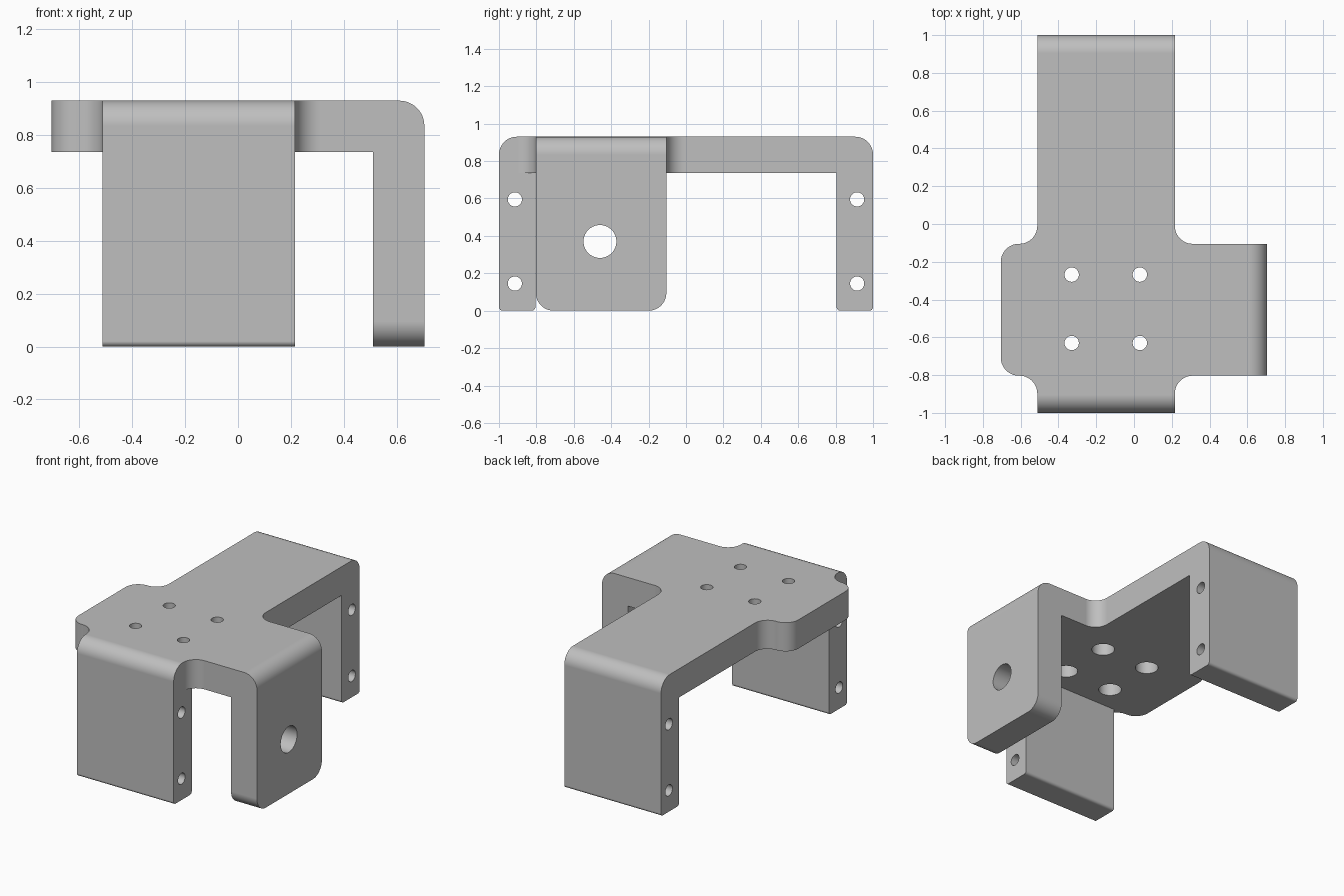
import bpy, bmesh, math
from mathutils import Vector

cube = bpy.data.objects.get("Cube")
if cube:
    bpy.data.objects.remove(cube, do_unlink=True)

grey = bpy.data.materials.new("plain_grey")
grey.use_nodes = True
colour = (0.52, 0.52, 0.52, 1)
grey.diffuse_color = colour
bsdf = next(n for n in grey.node_tree.nodes if n.type == 'BSDF_PRINCIPLED')
bsdf.inputs["Base Color"].default_value = colour

# Main dimensions
TOP, UNDER = 0.93, 0.735
WING = 0.705                     # half width across the wings
LEFT, RIGHT = -0.512, 0.216      # long strip, side to side
FRONT, BACK = -0.803, -0.105     # wings, front to back
R = 0.095                        # bend and corner radius


def rounded(corners, steps=12):
    """Outline with right-angled corners (a, b, radius) turned into arcs."""
    out = []
    for i, (a, b, r) in enumerate(corners):
        p = Vector((a, b))
        if not r:
            out.append(p)
            continue
        u = (Vector(corners[i - 1][:2]) - p).normalized()
        v = (Vector(corners[(i + 1) % len(corners)][:2]) - p).normalized()
        for s in range(steps + 1):
            t = math.pi / 2 * s / steps
            out.append(p + r * (u + v) - r * (v * math.cos(t) + u * math.sin(t)))
    return out


def circle(a, b, r, n=40):
    return [Vector((a + r * math.cos(math.tau * i / n), b + r * math.sin(math.tau * i / n)))
            for i in range(n)]


def prism(name, outline, axis, start, end):
    """Extrude an outline along the axis from start to end."""
    def place(p, d):
        co = [p.x, p.y]
        co.insert("xyz".index(axis), d)
        return co
    bm = bmesh.new()
    face = bm.faces.new([bm.verts.new(place(p, start)) for p in outline])
    moved = bmesh.ops.extrude_face_region(bm, geom=[face])["geom"]
    shift = Vector(place(Vector((0, 0)), end - start))
    bmesh.ops.translate(bm, vec=shift, verts=[g for g in moved if isinstance(g, bmesh.types.BMVert)])
    bmesh.ops.recalc_face_normals(bm, faces=bm.faces)
    mesh = bpy.data.meshes.new(name)
    bm.to_mesh(mesh)
    bm.free()
    mesh.materials.append(grey)
    ob = bpy.data.objects.new(name, mesh)
    bpy.context.collection.objects.link(ob)
    return ob


def combine(target, other, operation):
    mod = target.modifiers.new(operation, 'BOOLEAN')
    mod.operation, mod.solver, mod.object = operation, 'EXACT', other
    bpy.context.view_layer.objects.active = target
    bpy.ops.object.modifier_apply(modifier=mod.name)
    bpy.data.objects.remove(other, do_unlink=True)


# Long strip with a leg bent down at each end
bracket = prism("bracket", rounded([
    (-1, 0, 0.02), (-1, TOP, R), (1, TOP, R), (1, 0, 0.02),
    (0.805, 0, 0.02), (0.805, UNDER, 0), (-0.805, UNDER, 0), (-0.805, 0, 0.02)]),
    "x", LEFT, RIGHT)

# Cross-shaped top plate with filleted inner corners
plate = prism("top_plate", rounded([
    (LEFT, -0.9, 0), (RIGHT, -0.9, 0), (RIGHT, FRONT, R), (0.6, FRONT, 0),
    (0.6, BACK, 0), (RIGHT, BACK, R), (RIGHT, 0.3, 0), (LEFT, 0.3, 0),
    (LEFT, BACK, R), (-WING, BACK, R), (-WING, FRONT, R), (LEFT, FRONT, R)]),
    "z", UNDER, TOP)
combine(bracket, plate, 'UNION')

# Side flange: rounded bend, then the hanging plate
bend = prism("flange_bend", rounded([
    (0.51, UNDER, 0), (WING, UNDER, 0), (WING, TOP, R), (0.51, TOP, 0)]),
    "y", FRONT, BACK)
combine(bracket, bend, 'UNION')
flange = prism("side_flange", rounded([
    (FRONT, 0, R), (BACK, 0, R), (BACK, UNDER, 0), (FRONT, UNDER, 0)]),
    "x", 0.51, WING)
combine(bracket, flange, 'UNION')

# Merge the flat areas left by the joins
bm = bmesh.new()
bm.from_mesh(bracket.data)
bmesh.ops.remove_doubles(bm, verts=bm.verts, dist=0.0002)
bmesh.ops.dissolve_limit(bm, angle_limit=math.radians(1), verts=bm.verts, edges=bm.edges)
bm.to_mesh(bracket.data)
bm.free()

# Cross holes through both legs
for y in (-0.915, 0.915):
    for z in (0.145, 0.595):
        combine(bracket, prism("leg_hole", circle(y, z, 0.038), "x", -0.6, 0.3), 'DIFFERENCE')

# Large hole in the flange
combine(bracket, prism("flange_hole", circle(-0.46, 0.37, 0.088), "x", 0.4, 0.8), 'DIFFERENCE')

# Mounting holes, counterbored from underneath
for x in (-0.33, 0.031):
    for y in (-0.63, -0.268):
        combine(bracket, prism("plate_hole", circle(x, y, 0.038), "z", 0.6, 1), 'DIFFERENCE')
        combine(bracket, prism("counterbore", circle(x, y, 0.072), "z", 0.6, 0.845), 'DIFFERENCE')

# Smooth bends, flat faces
bpy.ops.object.select_all(action='DESELECT')
bracket.select_set(True)
bpy.context.view_layer.objects.active = bracket
bpy.ops.object.shade_smooth_by_angle(angle=math.radians(30))
weighted = bracket.modifiers.new("weighted_normals", 'WEIGHTED_NORMAL')
weighted.keep_sharp = True
